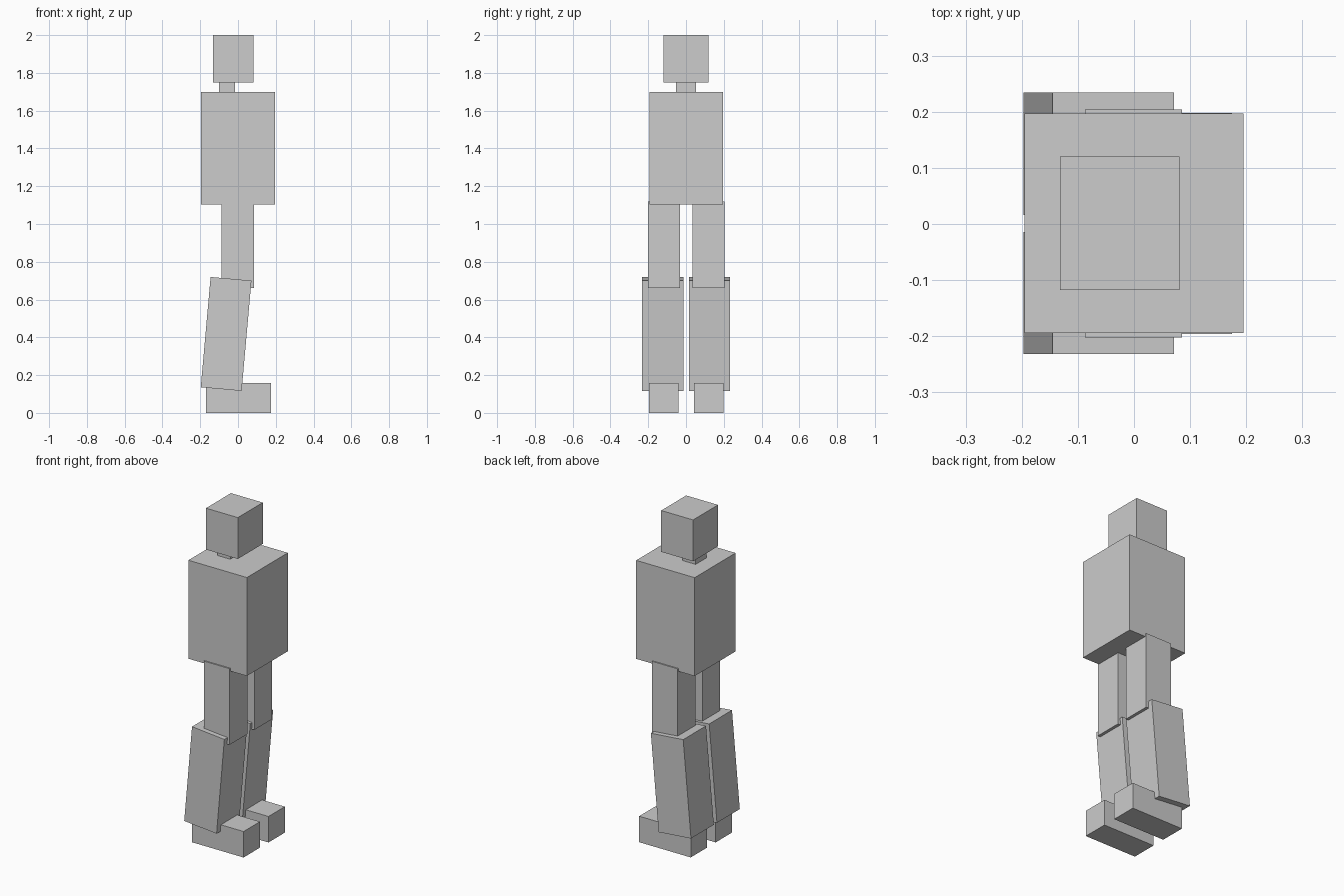
import bpy
import math

if "Cube" in bpy.data.objects:
    bpy.data.objects.remove(bpy.data.objects["Cube"], do_unlink=True)

# Single plain material
grey = bpy.data.materials.new("light_grey")
grey.use_nodes = True
colour = (0.604, 0.604, 0.604, 1)
grey.diffuse_color = colour
grey.node_tree.nodes["Principled BSDF"].inputs["Base Color"].default_value = colour


def box(name, centre, size, tilt=0):
    """Add a flat-sided block, tilted in degrees about the y axis."""
    bpy.ops.mesh.primitive_cube_add(size=1, location=centre)
    part = bpy.context.object
    part.name = name
    part.scale = size
    part.rotation_euler.y = math.radians(tilt)
    part.data.materials.append(grey)
    return part


# Upper body
box("head", (-0.025, 0.001, 1.875), (0.213, 0.238, 0.25))
box("neck", (-0.058, 0, 1.725), (0.086, 0.105, 0.06))
box("torso", (0, 0.001, 1.4), (0.391, 0.391, 0.595))

# Two matching legs, one either side of the middle along y
for side, name in ((-1, "front"), (1, "back")):
    def y(offset):
        return 0.001 + side * offset

    box(name + "_thigh", (-0.001, y(0.118), 0.89), (0.173, 0.17, 0.46))
    box(name + "_shin", (-0.063, y(0.124), 0.418), (0.217, 0.218, 0.586), 5.1)
    box(name + "_foot", (0.002, y(0.119), 0.079), (0.345, 0.156, 0.157))
